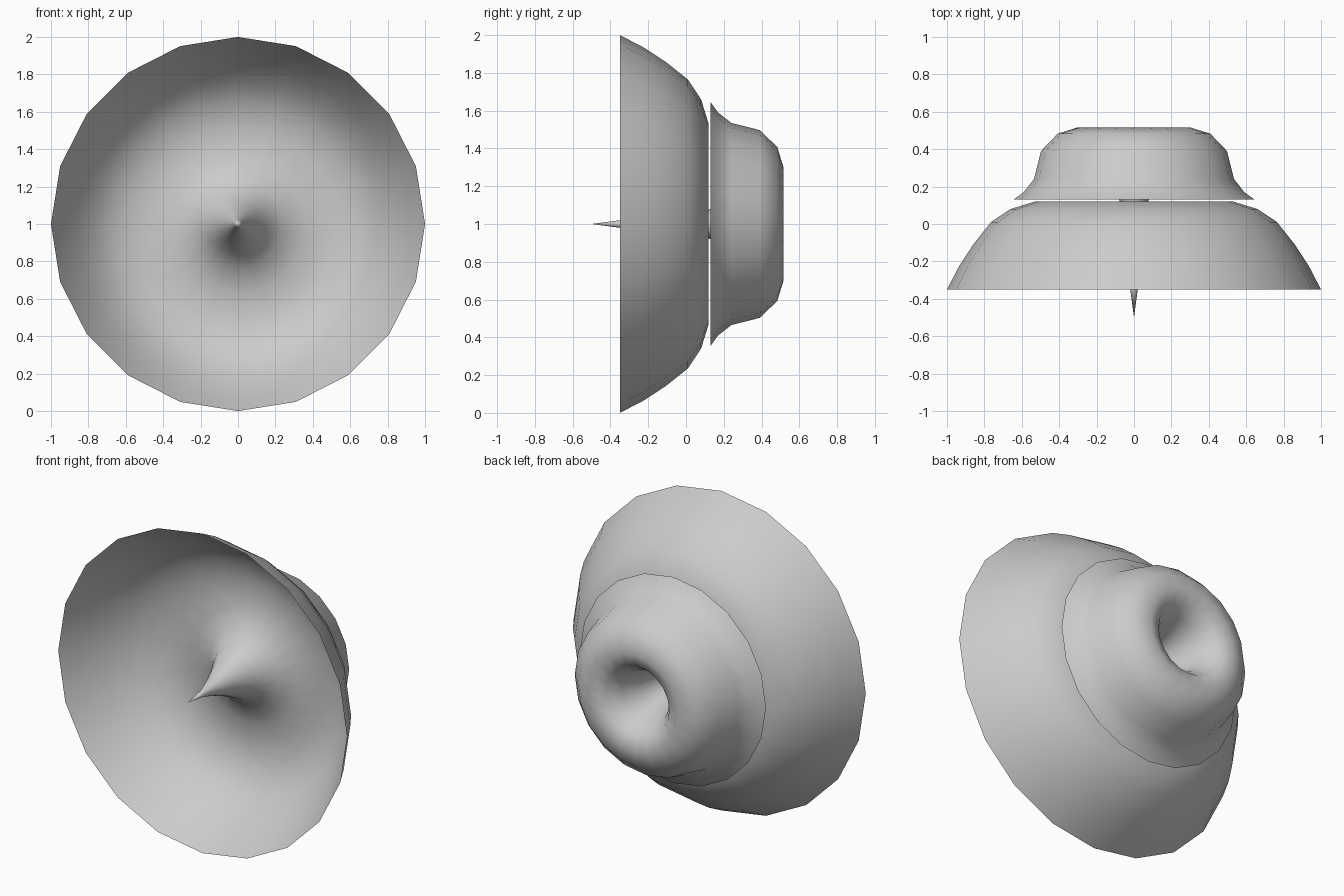
import bpy, bmesh, math
from mathutils import Vector

if "Cube" in bpy.data.objects:
    bpy.data.objects.remove(bpy.data.objects["Cube"])

SIDES = 20


def lathe(name, profile):
    """Revolve (radius, y) points about the horizontal y axis at z = 1."""
    bm = bmesh.new()
    verts = [bm.verts.new((0, y, 1 + r)) for r, y in profile]
    edges = [bm.edges.new(pair) for pair in zip(verts, verts[1:])]
    bmesh.ops.spin(bm, geom=verts + edges, cent=Vector((0, 0, 1)),
                   axis=Vector((0, 1, 0)), angle=math.tau, steps=SIDES)
    bmesh.ops.remove_doubles(bm, verts=bm.verts, dist=0.0005)
    bmesh.ops.recalc_face_normals(bm, faces=bm.faces)
    for f in bm.faces:
        f.smooth = True
    mesh = bpy.data.meshes.new(name)
    bm.to_mesh(mesh)
    bm.free()
    obj = bpy.data.objects.new(name, mesh)
    bpy.context.collection.objects.link(obj)
    return obj


# Wide front bell, rolling inward to a central spike
lathe("front_bell", [
    (1.0, -0.35), (0.935, -0.225), (0.86, -0.11), (0.765, 0.01),
    (0.66, 0.08), (0.53, 0.12), (0.36, 0.11), (0.24, 0.06),
    (0.16, -0.02), (0.105, -0.12), (0.055, -0.24), (0.02, -0.35),
    (0.0, -0.5)])

# Smaller rear bell, with a funnel nesting inside the front spike
lathe("rear_bell", [
    (0.645, 0.13), (0.59, 0.17), (0.535, 0.24), (0.497, 0.39),
    (0.408, 0.483), (0.305, 0.515), (0.22, 0.48), (0.165, 0.40),
    (0.12, 0.28), (0.078, 0.125), (0.04, -0.05), (0.0, -0.25)])
